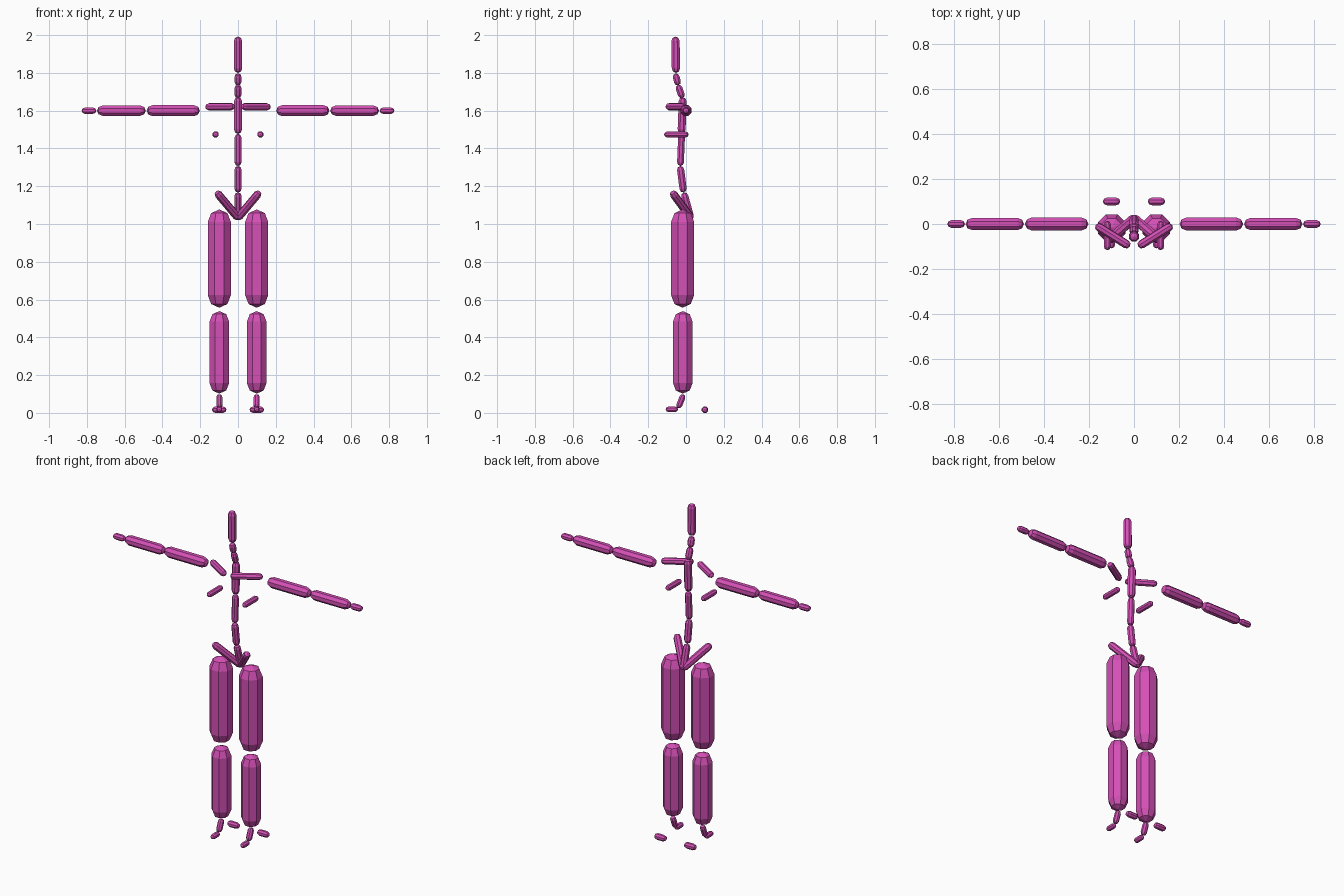
import bpy, bmesh, math
from mathutils import Vector

if "Cube" in bpy.data.objects:
    bpy.data.objects.remove(bpy.data.objects["Cube"])

SIDES = 8
FLAT = math.cos(math.pi / SIDES)

pink = bpy.data.materials.new("magenta pink")
pink.diffuse_color = (0.66, 0.08, 0.47, 1)
pink.use_nodes = True
pink.node_tree.nodes["Principled BSDF"].inputs["Base Color"].default_value = pink.diffuse_color


def capsule(name, a, b, half_width):
    """Eight-sided capsule whose tips touch a and b; half_width is measured to the flats."""
    a, b = Vector(a), Vector(b)
    axis = b - a
    length = axis.length
    r = half_width / FLAT
    k = math.sqrt(0.5)
    profile = [(r * (1 - k), r * k), (r, r), (length - r, r), (length - r * (1 - k), r * k)]
    turn = Vector((0, 0, 1)).rotation_difference(axis)
    bm = bmesh.new()
    rings = []
    for h, rad in profile:
        ring = []
        for i in range(SIDES):
            t = 2 * math.pi * (i + 0.5) / SIDES
            ring.append(bm.verts.new(a + turn @ Vector((rad * math.cos(t), rad * math.sin(t), h))))
        rings.append(ring)
    tip_a, tip_b = bm.verts.new(a), bm.verts.new(b)
    for i in range(SIDES):
        j = (i + 1) % SIDES
        for lo, hi in zip(rings, rings[1:]):
            bm.faces.new((lo[i], lo[j], hi[j], hi[i]))
        bm.faces.new((tip_a, rings[0][j], rings[0][i]))
        bm.faces.new((tip_b, rings[-1][i], rings[-1][j]))
    bmesh.ops.recalc_face_normals(bm, faces=bm.faces)
    mesh = bpy.data.meshes.new(name)
    bm.to_mesh(mesh)
    bm.free()
    mesh.materials.append(pink)
    bpy.context.collection.objects.link(bpy.data.objects.new(name, mesh))


# Central column: (name, bottom y z, top y z, half width)
column = [
    ("head", (-0.053, 1.808), (-0.056, 2.0), 0.022),
    ("upper_neck", (-0.041, 1.742), (-0.056, 1.805), 0.018),
    ("lower_neck", (-0.019, 1.675), (-0.043, 1.745), 0.018),
    ("upper_chest", (-0.024, 1.485), (-0.017, 1.68), 0.021),
    ("chest", (-0.030, 1.315), (-0.023, 1.485), 0.018),
    ("waist", (-0.013, 1.175), (-0.031, 1.315), 0.019),
    ("hips", (0.028, 1.03), (-0.012, 1.175), 0.019),
]
for name, (y0, z0), (y1, z1), w in column:
    capsule(name, (0, y0, z0), (0, y1, z1), w)

# Paired segments, given for one side and mirrored across x
pairs = [
    ("collarbone", (0.018, -0.1, 1.629), (0.17, -0.005, 1.629), 0.018),
    ("upper_arm", (0.202, 0, 1.608), (0.484, 0, 1.608), 0.029),
    ("forearm", (0.488, 0, 1.608), (0.747, 0, 1.608), 0.027),
    ("hand", (0.75, 0, 1.608), (0.828, 0, 1.608), 0.017),
    ("breast", (0.118, 0.014, 1.482), (0.118, -0.116, 1.482), 0.016),
    ("pelvis_wing", (-0.005, 0.03, 1.035), (0.115, -0.075, 1.178), 0.02),
    ("thigh", (0.099, -0.018, 0.565), (0.099, -0.018, 1.085), 0.061),
    ("shin", (0.099, -0.017, 0.11), (0.099, -0.017, 0.547), 0.052),
    ("foot", (0.099, -0.042, 0.033), (0.099, -0.013, 0.106), 0.016),
    ("toe", (0.099, -0.042, 0.027), (0.099, -0.108, 0.027), 0.015),
    ("heel", (0.061, 0.1, 0.025), (0.138, 0.1, 0.025), 0.017),
]
for side, s in (("left", 1), ("right", -1)):
    for name, a, b, w in pairs:
        capsule(f"{side}_{name}", (s * a[0], a[1], a[2]), (s * b[0], b[1], b[2]), w)

# Ground contact: the lowest point rests on z = 0
lowest = min(v.co.z for o in bpy.data.objects for v in o.data.vertices)
for o in bpy.data.objects:
    o.location.z = -lowest
